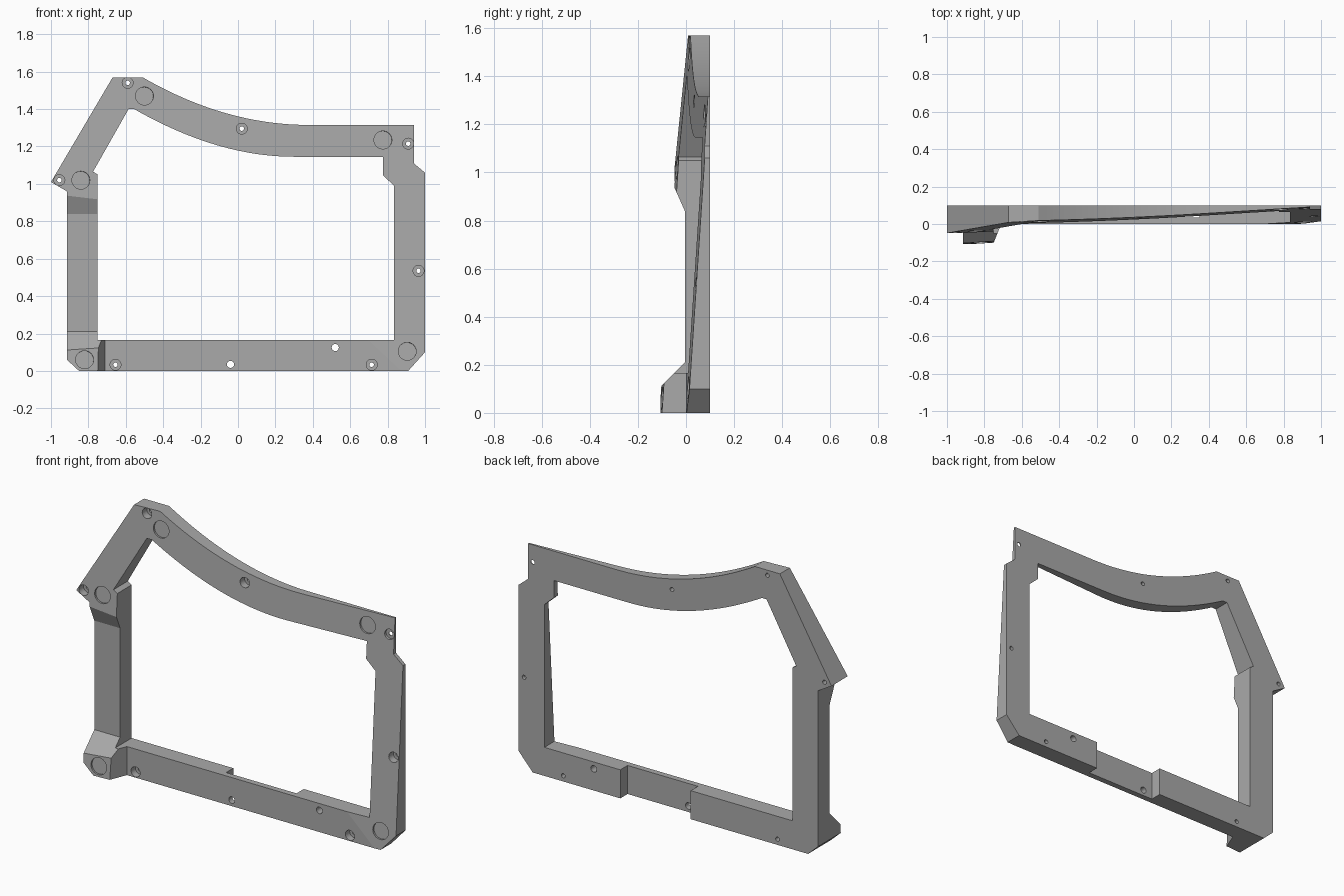
import bpy, bmesh, math
from mathutils import Vector

if "Cube" in bpy.data.objects:
    bpy.data.objects.remove(bpy.data.objects["Cube"])

BACK = 0.10
NORMAL = Vector((0.0616, -1, 0.066)).normalized()


def front(x, z):
    """Depth of the tilted front plane."""
    return 0.09 + 0.0616 * (x - 0.94) + 0.066 * (z - 1.3)


def bezier(a, c, b, n=24):
    """Quadratic curve from a to b."""
    a, b, c = Vector(a), Vector(b), Vector(c)
    return [tuple(a * (1 - t) ** 2 + c * 2 * t * (1 - t) + b * t * t)
            for t in (i / n for i in range(n + 1))]


def make_object(name, bm):
    bmesh.ops.recalc_face_normals(bm, faces=bm.faces)
    mesh = bpy.data.meshes.new(name)
    bm.to_mesh(mesh)
    bm.free()
    obj = bpy.data.objects.new(name, mesh)
    bpy.context.collection.objects.link(obj)
    return obj


def prism(name, starts, ends):
    """Solid between two matching outlines."""
    bm = bmesh.new()
    a = [bm.verts.new(p) for p in starts]
    b = [bm.verts.new(p) for p in ends]
    bm.faces.new(a)
    bm.faces.new(b)
    for i in range(len(a)):
        j = (i + 1) % len(a)
        bm.faces.new((a[i], a[j], b[j], b[i]))
    return make_object(name, bm)


def rod(x, z, radius, y0, y1, axis=Vector((0, -1, 0))):
    """Round cutter between two depths."""
    bm = bmesh.new()
    bmesh.ops.create_cone(bm, cap_ends=True, segments=32, radius1=radius,
                          radius2=radius, depth=y1 - y0)
    obj = make_object("hole_cutter", bm)
    obj.rotation_mode = 'QUATERNION'
    obj.rotation_quaternion = axis.to_track_quat('Z', 'Y')
    obj.location = (x, (y0 + y1) / 2, z)
    return obj


# Outer and inner outlines in x, z
outer = [(-1, 1.01), (-0.67, 1.57)]
outer += bezier((-0.51, 1.57), (-0.07, 1.315), (0.38, 1.315))
outer += [(0.94, 1.315), (0.94, 1.11), (1, 1.06), (1, 0.1), (0.91, 0),
          (-0.85, 0), (-0.915, 0.06), (-0.915, 0.96)]
inner = [(-0.75, 0.165), (-0.75, 1.05), (-0.775, 1.065), (-0.585, 1.4)]
inner += bezier((-0.555, 1.4), (-0.11, 1.145), (0.3, 1.145))
inner += [(0.775, 1.145), (0.775, 1.045), (0.835, 0.99), (0.835, 0.165)]

# Wedge-shaped plate
frame = prism("frame", [(x, front(x, z), z) for x, z in outer],
              [(x, BACK, z) for x, z in outer])

# Central opening
cutters = [prism("opening_cutter", [(x, -1, z) for x, z in inner],
                 [(x, 1, z) for x, z in inner])]

# Set-back front of the side post, between the foot and the upper pad
side = [(-0.3, -0.087), (-0.005, 0.21), (-0.005, 0.84), (-0.045, 0.93),
        (-0.09, 1.03), (-0.3, 1.03)]
cutters.append(prism("post_cutter", [(-1.2, y, z) for y, z in side],
                     [(-0.6, y, z) for y, z in side]))

# Set-back front of the bottom rail, with a sloping side on the foot
rail = [(-0.79, -0.2), (-0.71, 0), (1.2, 0), (1.2, -0.2)]
cutters.append(prism("rail_cutter", [(x, y, -0.1) for x, y in rail],
                     [(x, y, 0.5) for x, y in rail]))

# Notch in the back of the bottom rail
notch = [(-0.1, 0.034), (0.35, 0.034), (0.35, 0.2), (-0.1, 0.2)]
cutters.append(prism("notch_cutter", [(x, y, -0.1) for x, y in notch],
                     [(x, y, 0.5) for x, y in notch]))

# Screw holes with counterbores
for x, z in [(-0.59, 1.54), (-0.955, 1.02), (0.02, 1.295), (0.91, 1.215),
             (0.965, 0.535), (-0.655, 0.033), (0.715, 0.033)]:
    y = front(x, z) if z > 0.2 else max(0, front(x, z))
    cutters.append(rod(x, z, 0.029, y - 0.05, min(y + 0.04, 0.094)))
    cutters.append(rod(x, z, 0.012, -0.4, 0.4))

# Plain through holes
for x, z in [(-0.04, 0.035), (0.52, 0.125)]:
    cutters.append(rod(x, z, 0.019, -0.4, 0.4))

# Shallow round pockets square to the front plane
for x, z in [(-0.5, 1.47), (0.775, 1.235), (-0.84, 1.02), (-0.82, 0.06),
             (0.905, 0.105)]:
    y = front(x, z)
    cutters.append(rod(x, z, 0.048, y - 0.012, y + 0.012, NORMAL))

# Apply the cuts
for cutter in cutters:
    cutter.hide_render = True
    cut = frame.modifiers.new("cut", 'BOOLEAN')
    cut.operation = 'DIFFERENCE'
    cut.solver = 'EXACT'
    cut.object = cutter
bpy.context.view_layer.update()
graph = bpy.context.evaluated_depsgraph_get()
result = bpy.data.meshes.new_from_object(frame.evaluated_get(graph))
frame.modifiers.clear()
frame.data = result
for cutter in cutters:
    bpy.data.objects.remove(cutter)

# Grey finish
grey = bpy.data.materials.new("plain grey")
grey.use_nodes = True
grey.diffuse_color = (0.4, 0.4, 0.4, 1)
grey.node_tree.nodes["Principled BSDF"].inputs["Base Color"].default_value = grey.diffuse_color
frame.data.materials.clear()
frame.data.materials.append(grey)

bpy.ops.object.select_all(action='DESELECT')
frame.select_set(True)
bpy.context.view_layer.objects.active = frame
bpy.ops.object.shade_smooth_by_angle(angle=math.radians(4))
